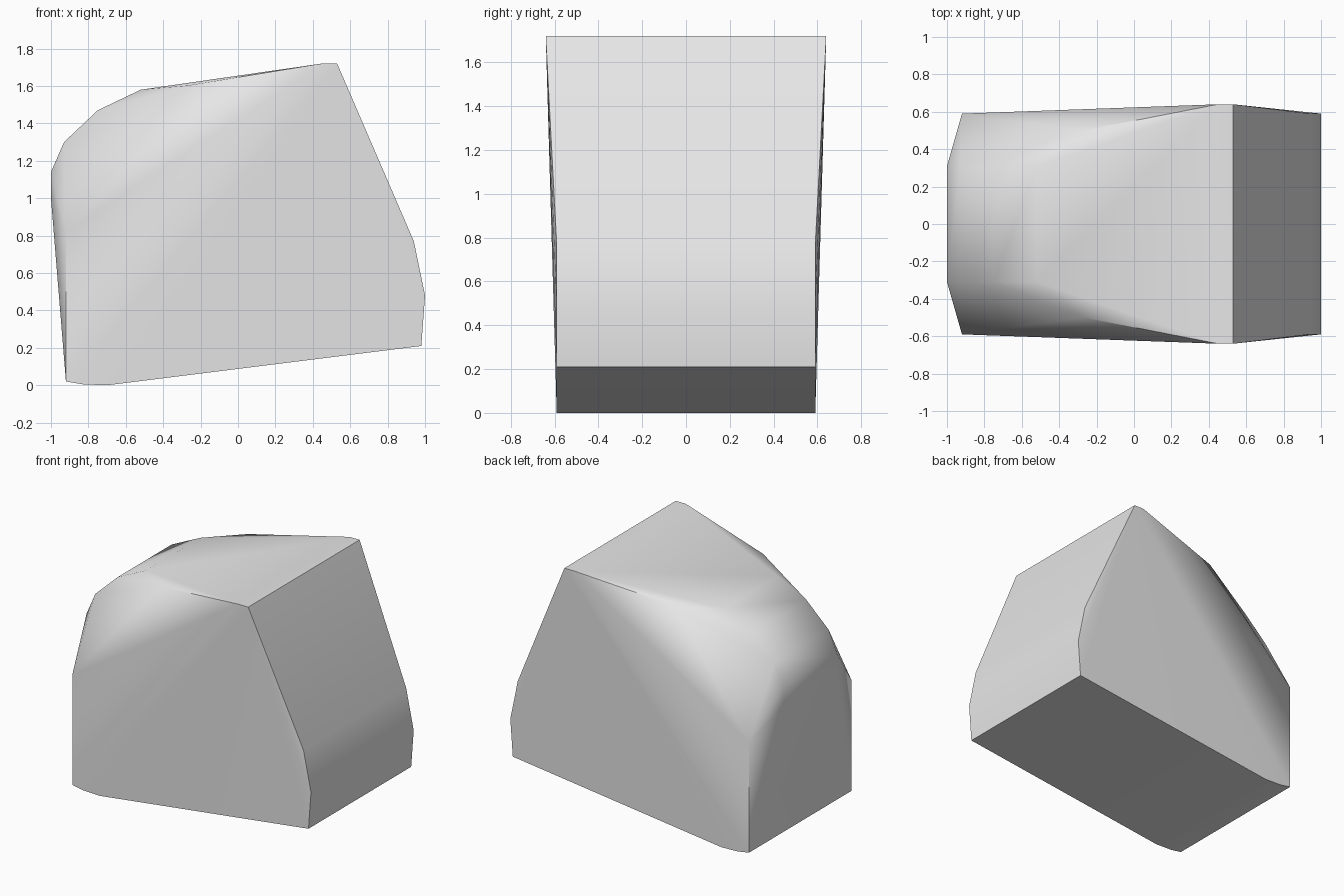
import bpy, bmesh, math

cube = bpy.data.objects.get("Cube")
if cube:
    bpy.data.objects.remove(cube, do_unlink=True)

# Single light grey material
grey = bpy.data.materials.new("light grey")
grey.use_nodes = True
colour = (0.8, 0.8, 0.8, 1)
grey.diffuse_color = colour
grey.node_tree.nodes["Principled BSDF"].inputs["Base Color"].default_value = colour

# Lower and end profiles, as (x, z) at a constant half width
base_width = 0.59
base_profile = [(-0.92, 0.82), (-0.92, 0.02), (-0.83, 0.005), (-0.7, 0),
                (0.98, 0.21), (1, 0.48), (0.94, 0.77)]
# Narrow rounded crown
crown_width = 0.31
crown_profile = [(-1, 1), (-1, 1.14), (-0.93, 1.3), (-0.75, 1.47), (-0.52, 1.58)]
# Flaring shoulder up to the high ridge
shoulder = [(-0.27, 0.5, 1.602), (0.45, 0.64, 1.72), (0.53, 0.64, 1.72)]

half = [(x, base_width, z) for x, z in base_profile]
half += [(x, crown_width, z) for x, z in crown_profile]
half += shoulder

# Mirror the half outline and skin it as one faceted block
bm = bmesh.new()
for x, y, z in half:
    for side in (-1, 1):
        bm.verts.new((x, side * y, z))
hull = bmesh.ops.convex_hull(bm, input=bm.verts)
loose = [v for v in bm.verts if not v.link_faces]
bmesh.ops.delete(bm, geom=loose, context='VERTS')
bmesh.ops.dissolve_limit(bm, angle_limit=math.radians(0.5),
                         verts=bm.verts, edges=bm.edges)
bmesh.ops.recalc_face_normals(bm, faces=bm.faces)

mesh = bpy.data.meshes.new("rounded_block")
bm.to_mesh(mesh)
bm.free()
mesh.materials.append(grey)
block = bpy.data.objects.new("rounded_block", mesh)
bpy.context.collection.objects.link(block)

# Smooth shading with the crisp outer edges kept
bpy.ops.object.select_all(action='DESELECT')
block.select_set(True)
bpy.context.view_layer.objects.active = block
bpy.ops.object.shade_smooth_by_angle(angle=math.radians(40))
